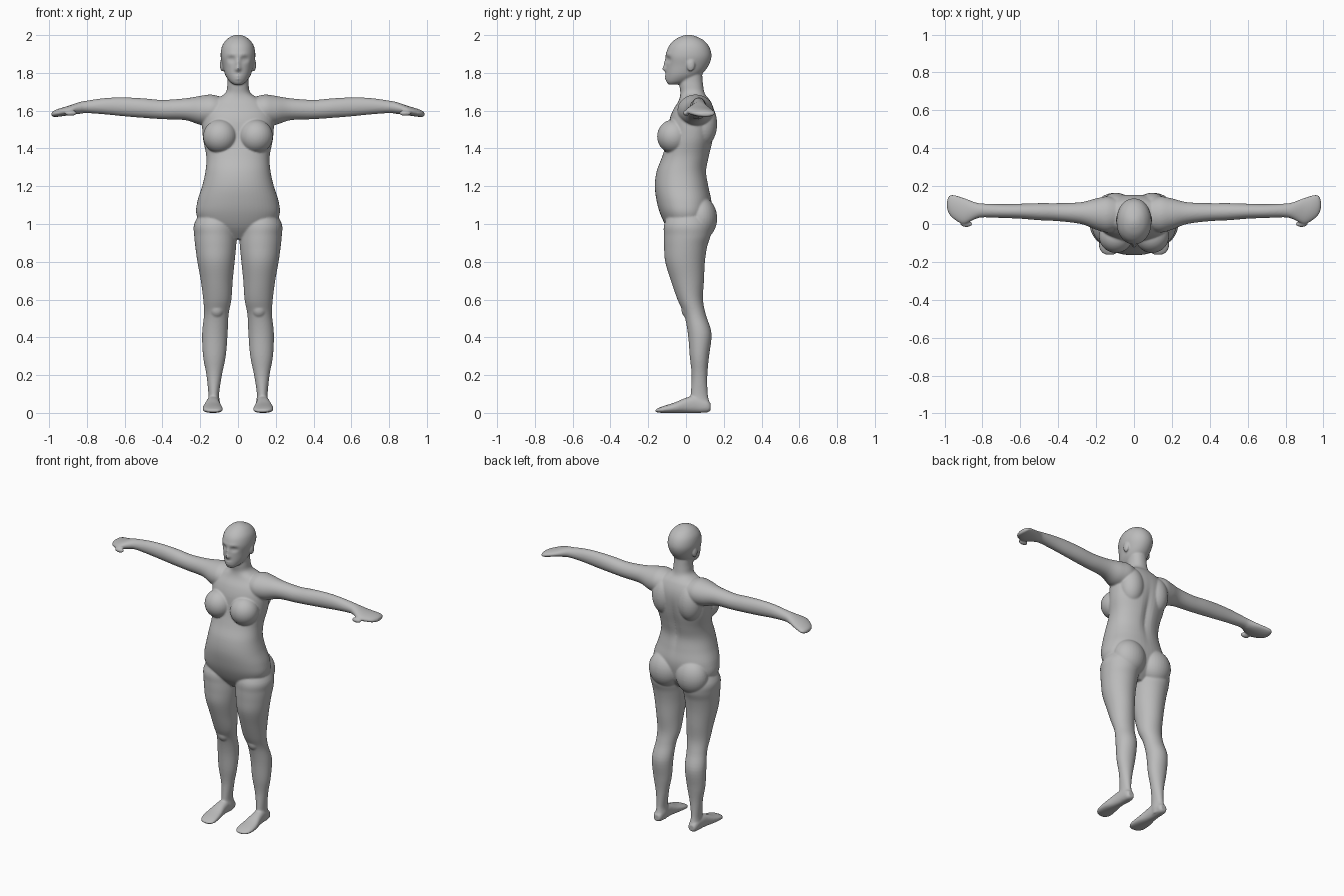
import bpy
import bmesh
from math import cos, sin, tau, exp, copysign
from mathutils import Vector, Matrix

default_cube = bpy.data.objects.get("Cube")
if default_cube:
    bpy.data.objects.remove(default_cube, do_unlink=True)

SEGMENTS = 56
STEPS = 5
bm = bmesh.new()


def blend(a, b, c, d, t):
    """Catmull-Rom curve between b and c."""
    return b + t / 2 * (c - a + t * (2 * a - 5 * b + 4 * c - d + t * (3 * (b - c) + d - a)))


def smooth_rings(rings):
    """Add flowing in-between sections to a list of sections."""
    result = []
    last = len(rings) - 1
    for i in range(last):
        near = [rings[min(max(i + k, 0), last)] for k in (-1, 0, 1, 2)]
        for step in range(STEPS):
            result.append([blend(*column, step / STEPS) for column in zip(*near)])
    result.append(rings[-1])
    return result


def loft(rings, axis="z", side=1, power=1.0):
    """Skin through sections (position, low a, high a, low b, high b)."""
    loops = []
    for pos, a_low, a_high, b_low, b_high in smooth_rings(rings):
        loop = []
        for k in range(SEGMENTS):
            angle = tau * k / SEGMENTS
            ca, sa = cos(angle), sin(angle)
            ca = copysign(abs(ca) ** power, ca)
            sa = copysign(abs(sa) ** power, sa)
            a = (a_low + a_high) / 2 + ca * (a_high - a_low) / 2
            b = (b_low + b_high) / 2 + sa * (b_high - b_low) / 2
            x, y, z = {"x": (pos, a, b), "y": (a, pos, b), "z": (a, b, pos)}[axis]
            loop.append(bm.verts.new((x * side, y, z)))
        loops.append(loop)
    faces = [bm.faces.new(loops[0]), bm.faces.new(loops[-1])]
    for lower, upper in zip(loops, loops[1:]):
        for k in range(SEGMENTS):
            n = (k + 1) % SEGMENTS
            faces.append(bm.faces.new((lower[k], lower[n], upper[n], upper[k])))
    bmesh.ops.recalc_face_normals(bm, faces=faces)
    return [v for loop in loops for v in loop]


def symmetric(rings):
    """Turn (height, half width, front, back) into full sections."""
    return [(z, -w, w, front, back) for z, w, front, back in rings]


def ellipsoid(center, radii, side=1):
    """Rounded mass that melts into the skin."""
    x, y, z = center
    place = Matrix.Translation(Vector((x * side, y, z)))
    bmesh.ops.create_uvsphere(bm, u_segments=32, v_segments=20, radius=1,
                              matrix=place @ Matrix.Diagonal((*radii, 1)))


def push(verts, x, z, wide, tall, amount, facing=-1):
    """Move the front (-1) or back (1) surface along y in a soft, mirrored spot."""
    middle = sum(v.co.y for v in verts) / len(verts)
    for v in verts:
        if (v.co.y - middle) * facing > 0:
            dx = (abs(v.co.x) - x) / wide
            dz = (v.co.z - z) / tall
            v.co.y += amount * exp(-dx * dx - dz * dz)


# Torso and neck
torso = loft(symmetric([
    (.92, .07, -.05, .06),
    (.98, .18, -.10, .11),
    (1.05, .22, -.135, .13),
    (1.12, .215, -.155, .135),
    (1.2, .19, -.165, .12),
    (1.28, .172, -.155, .11),
    (1.36, .168, -.125, .125),
    (1.45, .185, -.10, .145),
    (1.54, .19, -.09, .155),
    (1.6, .18, -.07, .15),
    (1.65, .14, -.04, .13),
    (1.69, .07, -.03, .10),
    (1.74, .056, -.035, .09),
    (1.8, .055, -.03, .085),
]), power=.9)
push(torso, 0, 1.36, .025, .14, -.014, facing=1)

# Head with a sculpted face
head = loft(symmetric([
    (1.738, .022, -.093, -.04),
    (1.755, .045, -.104, .02),
    (1.79, .068, -.106, .08),
    (1.84, .082, -.105, .12),
    (1.89, .092, -.107, .135),
    (1.94, .085, -.092, .122),
    (1.975, .062, -.06, .09),
    (1.995, .032, -.022, .048),
    (2.002, .006, .006, .02),
]), power=.95)
push(head, .035, 1.872, .019, .014, .016)     # eye sockets
push(head, .034, 1.872, .011, .008, -.006)    # eyeballs
push(head, .03, 1.898, .028, .01, -.004)      # brows
push(head, 0, 1.845, .011, .025, -.014)       # nose bridge
push(head, 0, 1.82, .014, .012, -.02)         # nose tip
push(head, 0, 1.784, .022, .006, -.008)       # upper lip
push(head, 0, 1.769, .02, .005, -.008)        # lower lip

ARM = [
    (.08, -.03, .13, 1.54, 1.67),
    (.14, -.045, .145, 1.52, 1.685),
    (.2, -.03, .135, 1.525, 1.678),
    (.28, 0, .115, 1.55, 1.665),
    (.4, .015, .11, 1.555, 1.657),
    (.5, .02, .11, 1.562, 1.665),
    (.6, .028, .107, 1.57, 1.67),
    (.7, .032, .105, 1.58, 1.667),
    (.8, .035, .108, 1.587, 1.653),
    (.84, .025, .115, 1.583, 1.645),
    (.9, .0, .138, 1.575, 1.625),
    (.95, .025, .153, 1.568, 1.61),
    (.975, .05, .15, 1.567, 1.6),
    (.987, .08, .125, 1.572, 1.59),
]
LEG = [
    (1.08, .03, .19, -.08, .10),
    (1.0, .01, .232, -.115, .13),
    (.94, .007, .232, -.117, .13),
    (.88, .01, .226, -.116, .112),
    (.8, .018, .215, -.11, .10),
    (.7, .028, .197, -.08, .095),
    (.6, .035, .184, -.045, .09),
    (.52, .05, .18, -.01, .105),
    (.42, .055, .19, .01, .135),
    (.3, .065, .185, .02, .122),
    (.2, .085, .167, .03, .113),
    (.1, .10, .157, .025, .115),
    (.05, .095, .16, .02, .125),
    (.01, .10, .155, .03, .12),
]
FOOT = [
    (.13, .11, .15, .012, .05),
    (.11, .10, .16, .002, .07),
    (.05, .098, .165, 0, .09),
    (0, .095, .172, 0, .08),
    (-.06, .085, .185, 0, .055),
    (-.12, .08, .185, 0, .036),
    (-.15, .09, .17, .002, .024),
    (-.162, .105, .15, .006, .016),
]

# Limbs and soft masses, on both sides
for side in (1, -1):
    loft(ARM, "x", side)
    loft(LEG, "z", side)
    loft(FOOT, "y", side, power=.85)
    ellipsoid((.885, .0, 1.587), (.032, .016, .015), side)    # thumb
    ellipsoid((.095, -.065, 1.463), (.09, .088, .09), side)   # breast
    ellipsoid((.1, .075, 1.03), (.108, .09, .115), side)      # buttock
    ellipsoid((.095, .09, 1.53), (.08, .075, .12), side)      # shoulder blade
    ellipsoid((.084, .025, 1.842), (.012, .022, .034), side)  # ear
    ellipsoid((.112, .015, .55), (.042, .04, .05), side)      # kneecap

mesh = bpy.data.meshes.new("body")
bm.to_mesh(mesh)
bm.free()
body = bpy.data.objects.new("body", mesh)
bpy.context.scene.collection.objects.link(body)

# One plain grey skin
COLOUR = (.5, .5, .5, 1)
grey = bpy.data.materials.new("plain grey")
grey.use_nodes = True
grey.diffuse_color = COLOUR
grey.node_tree.nodes["Principled BSDF"].inputs["Base Color"].default_value = COLOUR
mesh.materials.append(grey)

# Fuse every part into one continuous surface and relax the seams
fuse = body.modifiers.new("fuse", "REMESH")
fuse.mode = "VOXEL"
fuse.voxel_size = .005
fuse.use_smooth_shade = True
relax = body.modifiers.new("relax", "SMOOTH")
relax.factor = .5
relax.iterations = 7
